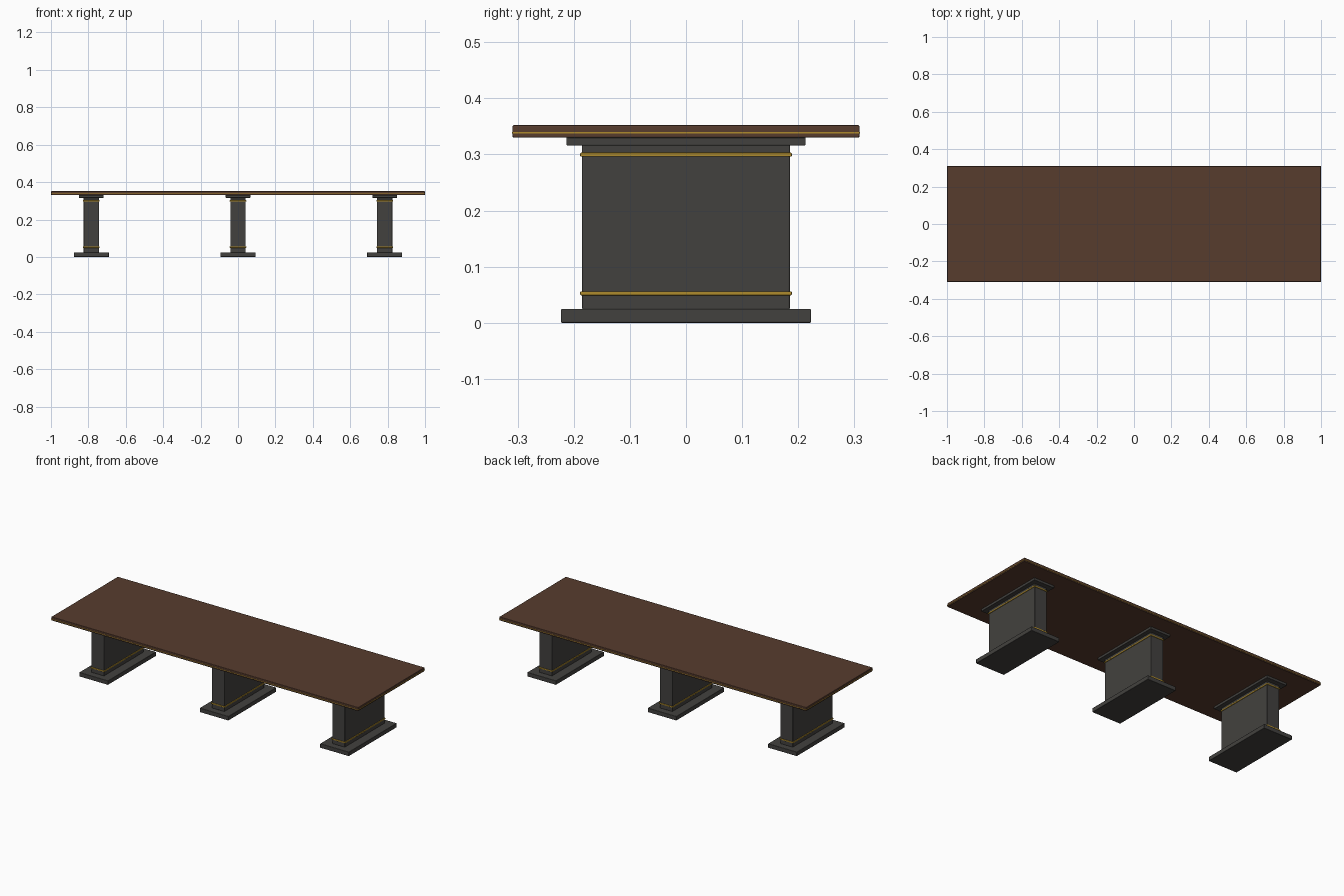
import bpy

if "Cube" in bpy.data.objects:
    bpy.data.objects.remove(bpy.data.objects["Cube"])


def material(name, rgb):
    m = bpy.data.materials.new(name)
    m.diffuse_color = (*rgb, 1)
    m.use_nodes = True
    m.node_tree.nodes["Principled BSDF"].inputs["Base Color"].default_value = m.diffuse_color
    return m


wood = material("dark_wood", (0.095, 0.045, 0.027))
charcoal = material("charcoal", (0.055, 0.053, 0.049))
brass = material("brass", (0.43, 0.26, 0.025))


def slab(name, x, half_x, half_y, z0, z1, mat, bevel):
    """Box with softened edges, given half sizes and a z range."""
    bpy.ops.mesh.primitive_cube_add(size=2, location=(x, 0, (z0 + z1) / 2))
    ob = bpy.context.object
    ob.name = name
    ob.scale = (half_x, half_y, (z1 - z0) / 2)
    bpy.ops.object.transform_apply(location=False, rotation=False, scale=True)
    ob.data.materials.append(mat)
    mod = ob.modifiers.new("edge_bevel", 'BEVEL')
    mod.width = bevel
    mod.segments = 2
    bpy.ops.object.shade_smooth_by_angle()
    return ob


# Table top with a thin brass inlay around its edge
slab("table_top", 0, 0.9985, 0.309, 0.330, 0.352, wood, 0.002)
slab("edge_inlay", 0, 1.0, 0.3105, 0.3372, 0.3402, brass, 0.0005)

# Three pedestals
for side, x in (("left", -0.784), ("middle", 0.0), ("right", 0.784)):
    slab(side + "_foot", x, 0.0935, 0.223, 0.0, 0.0245, charcoal, 0.002)
    slab(side + "_column", x, 0.041, 0.185, 0.0235, 0.318, charcoal, 0.002)
    slab(side + "_cap", x, 0.066, 0.213, 0.316, 0.3305, charcoal, 0.0015)
    # Brass bands around the column
    for label, z in (("lower", 0.0525), ("upper", 0.2995)):
        slab(f"{side}_{label}_band", x, 0.0445, 0.1885,
             z - 0.0035, z + 0.0035, brass, 0.001)
